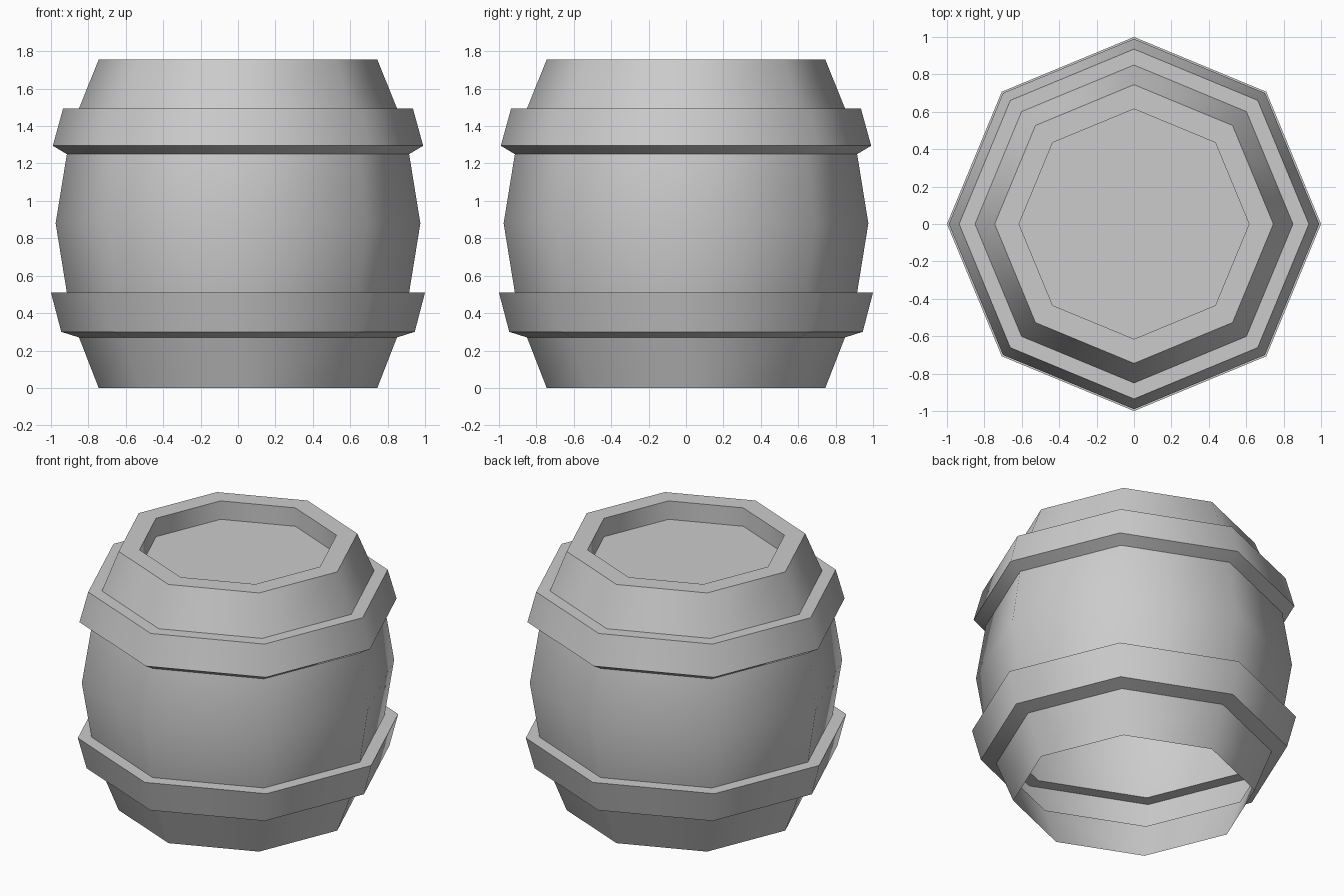
import bpy, bmesh
from math import sin, cos, tau, radians

if "Cube" in bpy.data.objects:
    bpy.data.objects.remove(bpy.data.objects["Cube"])

SIDES = 8
# (radius, height) from the open bottom edge up to the recessed lid
PROFILE = [
    (0.745, 0.0), (0.85, 0.27),                                # lower staves
    (0.945, 0.30), (1.0, 0.51), (0.915, 0.51),                 # lower hoop
    (0.975, 0.88), (0.915, 1.25),                              # belly
    (0.99, 1.295), (0.935, 1.495), (0.85, 1.495),              # upper hoop
    (0.745, 1.755), (0.615, 1.755), (0.615, 1.63),             # rim and recess
]

bm = bmesh.new()
rings = [[bm.verts.new((r * cos(tau * i / SIDES), r * sin(tau * i / SIDES), z))
          for i in range(SIDES)] for r, z in PROFILE]

# Barrel wall: one continuous shell, hollow and open underneath
for low, high in zip(rings, rings[1:]):
    for i in range(SIDES):
        j = (i + 1) % SIDES
        bm.faces.new((low[i], low[j], high[j], high[i]))

# Lid
bm.faces.new(rings[-1])

mesh = bpy.data.meshes.new("barrel")
bm.to_mesh(mesh)
bm.free()
barrel = bpy.data.objects.new("barrel", mesh)
bpy.context.collection.objects.link(barrel)

# Smooth around the staves, sharp at hoops and rim
bpy.context.view_layer.objects.active = barrel
barrel.select_set(True)
bpy.ops.object.shade_smooth_by_angle(angle=radians(47))
